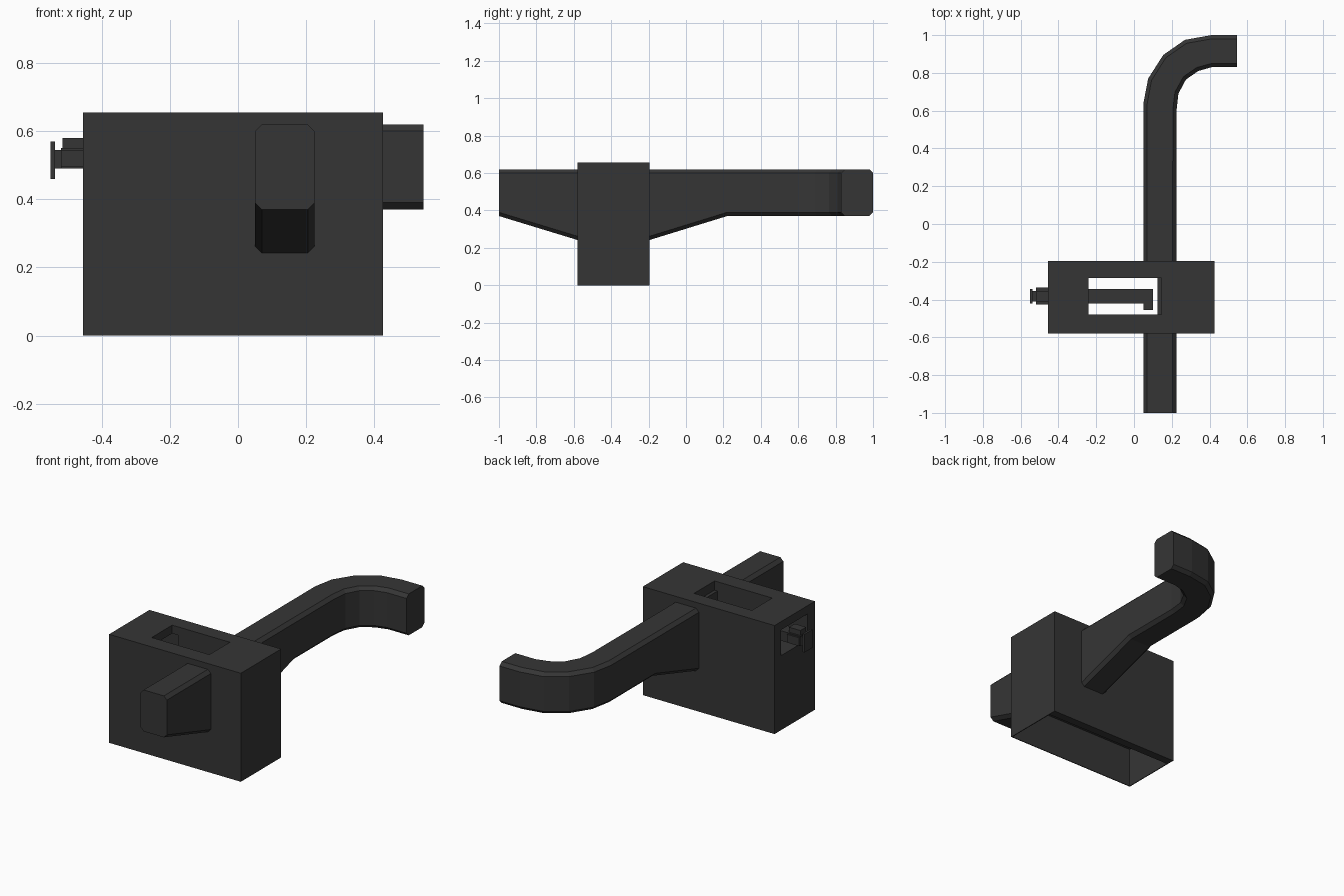
import bpy, bmesh
from mathutils import Vector

if "Cube" in bpy.data.objects:
    bpy.data.objects.remove(bpy.data.objects["Cube"])

dark = bpy.data.materials.new("dark_grey")
dark.diffuse_color = (0.036, 0.036, 0.036, 1)
dark.use_nodes = True
dark.node_tree.nodes["Principled BSDF"].inputs["Base Color"].default_value = dark.diffuse_color


def finish(name, bm):
    bmesh.ops.recalc_face_normals(bm, faces=bm.faces[:])
    me = bpy.data.meshes.new(name)
    bm.to_mesh(me)
    bm.free()
    me.materials.append(dark)
    ob = bpy.data.objects.new(name, me)
    bpy.context.collection.objects.link(ob)
    return ob


def add_box(bm, x0, x1, y0, y1, z0, z1):
    vs = bmesh.ops.create_cube(bm, size=1)["verts"]
    for v in vs:
        v.co = Vector(((x0, x1)[v.co.x > 0], (y0, y1)[v.co.y > 0], (z0, z1)[v.co.z > 0]))


def boxes(name, *dims):
    bm = bmesh.new()
    for d in dims:
        add_box(bm, *d)
    return finish(name, bm)


def loft(name, stations, top=0.62, c=0.02):
    """Chamfered bar through (outer point, inner point, bottom height) stations."""
    bm = bmesh.new()
    rings = []
    for a, b, low in stations:
        a, b = Vector(a), Vector(b)
        w = (b - a).length
        prof = [(c, low), (w - c, low), (w, low + c), (w, top - c),
                (w - c, top), (c, top), (0, top - c), (0, low + c)]
        ring = []
        for d, z in prof:
            p = a.lerp(b, d / w)
            ring.append(bm.verts.new((p.x, p.y, z)))
        rings.append(ring)
    for r, s in zip(rings, rings[1:]):
        for i in range(8):
            j = (i + 1) % 8
            bm.faces.new((r[i], r[j], s[j], s[i]))
    bm.faces.new(rings[0])
    bm.faces.new(rings[-1])
    return finish(name, bm)


# Housing block with open underside, top window and side slot
housing = boxes("housing", (-0.455, 0.425, -0.58, -0.195, 0, 0.655))
cutters = [
    boxes("underside_cutter", (-0.45, 0.42, -0.575, -0.245, -0.1, 0.24)),
    boxes("window_cutter", (-0.24, 0.125, -0.48, -0.285, -0.2, 0.8)),
    boxes("ledge_cutter", (0.05, 0.145, -0.48, -0.285, 0.6, 0.85)),
    boxes("slot_cutter", (-0.6, -0.2, -0.51, -0.255, 0.45, 0.605)),
]
for c in cutters:
    m = housing.modifiers.new(c.name, "BOOLEAN")
    m.operation = "DIFFERENCE"
    m.solver = "EXACT"
    m.object = c
bpy.context.view_layer.update()
deps = bpy.context.evaluated_depsgraph_get()
cut_mesh = bpy.data.meshes.new_from_object(housing.evaluated_get(deps))
housing.modifiers.clear()
housing.data = cut_mesh
for c in cutters:
    bpy.data.objects.remove(c)

# Front stub and long rear arm with a faceted bend to the right
L, R = 0.05, 0.225
loft("front_arm", [((L, -1), (R, -1), 0.37), ((L, -0.577), (R, -0.577), 0.241)])
outer = [(0.05, 0.64), (0.075, 0.77), (0.155, 0.895), (0.27, 0.975), (0.41, 1.0), (0.545, 1.0)]
inner = [(0.225, 0.60), (0.235, 0.69), (0.275, 0.765), (0.34, 0.81), (0.41, 0.83), (0.545, 0.83)]
loft("rear_arm", [((L, -0.198), (R, -0.198), 0.241), ((L, 0.22), (R, 0.22), 0.37)]
     + [(a, b, 0.37) for a, b in zip(outer, inner)])

# Sliding latch inside the housing, with its end head and outer button
boxes("latch",
      (-0.52, 0.1, -0.42, -0.345, 0.49, 0.55),
      (0.05, 0.1, -0.455, -0.42, 0.49, 0.55),
      (-0.52, -0.44, -0.425, -0.335, 0.495, 0.545),
      (-0.515, -0.44, -0.41, -0.355, 0.55, 0.58))
boxes("latch_button",
      (-0.55, -0.537, -0.42, -0.345, 0.46, 0.57),
      (-0.537, -0.52, -0.41, -0.355, 0.49, 0.545))
